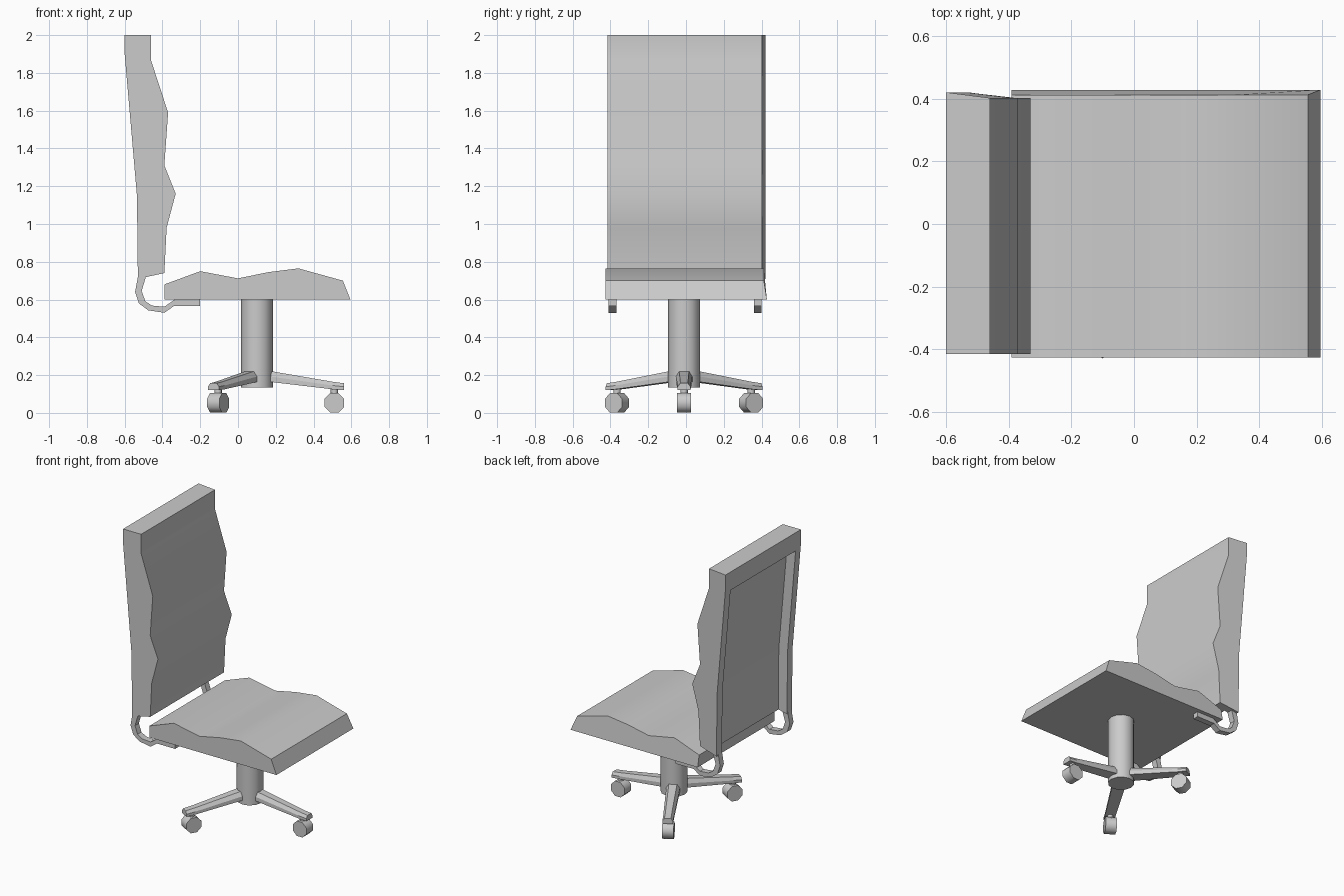
import bpy, bmesh, math
from mathutils import Matrix, Vector

if "Cube" in bpy.data.objects:
    bpy.data.objects.remove(bpy.data.objects["Cube"])

CX, CY = 0.10, -0.01   # centre of the base


def finish(name, bm, smooth=None):
    bmesh.ops.recalc_face_normals(bm, faces=bm.faces)
    me = bpy.data.meshes.new(name)
    bm.to_mesh(me)
    bm.free()
    ob = bpy.data.objects.new(name, me)
    bpy.context.collection.objects.link(ob)
    if smooth:
        bpy.ops.object.select_all(action='DESELECT')
        ob.select_set(True)
        bpy.context.view_layer.objects.active = ob
        bpy.ops.object.shade_smooth_by_angle(angle=math.radians(smooth))
    return ob


def loft(name, rings, smooth=None):
    """Join matching rings of points and cap both ends."""
    bm = bmesh.new()
    vs = [[bm.verts.new(p) for p in r] for r in rings]
    n = len(vs[0])
    for a, b in zip(vs, vs[1:]):
        for i in range(n):
            j = (i + 1) % n
            bm.faces.new((a[i], a[j], b[j], b[i]))
    bm.faces.new(vs[0])
    bm.faces.new(vs[-1])
    return finish(name, bm, smooth)


def prism(name, profile, y0, y1, smooth=None):
    """Extrude an (x, z) profile along y; y1 gives the far side per point."""
    return loft(name, [[(x, y0, z) for x, z in profile],
                       [(x, y1(x, z), z) for x, z in profile]], smooth)


def cylinder(name, r, depth, sides, matrix, smooth=None):
    bm = bmesh.new()
    bmesh.ops.create_cone(bm, cap_ends=True, segments=sides, radius1=r,
                          radius2=r, depth=depth, matrix=matrix)
    return finish(name, bm, smooth)


# seat cushion
prism("seat", [(-0.39, 0.60), (-0.39, 0.68), (-0.20, 0.75), (0.0, 0.712),
               (0.16, 0.745), (0.32, 0.765), (0.555, 0.70), (0.595, 0.60)],
      -0.425, lambda x, z: 0.428 if z < 0.61 else 0.412, 45)

# backrest, with a panel recessed into its rear
back = prism("backrest", [(-0.46, 2.0), (-0.46, 1.865), (-0.37, 1.59),
                          (-0.39, 1.31), (-0.33, 1.16), (-0.378, 0.98),
                          (-0.39, 0.74), (-0.53, 0.71), (-0.535, 1.15),
                          (-0.60, 1.9), (-0.60, 2.0)],
             -0.415, lambda x, z: 0.402 if x > -0.47 else 0.42, 45)
cutter = prism("recess_cutter", [(-0.7, 0.6), (-0.463, 0.6), (-0.467, 1.15),
                                 (-0.53, 1.87), (-0.7, 1.87)],
               -0.36, lambda x, z: 0.36)
cutter.hide_render = True
mod = back.modifiers.new("recess", 'BOOLEAN')
mod.operation = 'DIFFERENCE'
mod.solver = 'EXACT'
mod.object = cutter
bpy.context.view_layer.objects.active = back
# the recess cut goes ahead of smoothing, then the cutter is removed
bpy.ops.object.modifier_move_to_index(modifier="recess", index=0)
bpy.ops.object.modifier_apply(modifier="recess")
bpy.data.objects.remove(cutter)

# curved brackets linking seat and backrest
hook = [(-0.53, 0.72), (-0.545, 0.64), (-0.525, 0.58), (-0.475, 0.543),
        (-0.39, 0.53), (-0.34, 0.565), (-0.20, 0.565), (-0.20, 0.60),
        (-0.335, 0.60), (-0.39, 0.562), (-0.455, 0.568), (-0.49, 0.59),
        (-0.51, 0.645), (-0.485, 0.73)]
for side, y in (("right", -0.39), ("left", 0.38)):
    prism("bracket_" + side, hook, y - 0.021, lambda x, z, y=y: y + 0.021)

# central column
cylinder("column", 0.085, 0.465, 12, Matrix.Translation((CX, CY, 0.3675)), 40)

# three legs with castors
for k in range(3):
    rot = Matrix.Translation((CX, CY, 0)) @ Matrix.Rotation(k * math.tau / 3, 4, 'Z')
    # leg stations: radius, half width, bottom z, top z
    rings = []
    for r, w, zb, zt in ((0.01, 0.045, 0.165, 0.228), (0.08, 0.043, 0.163, 0.22),
                         (0.40, 0.034, 0.125, 0.165), (0.46, 0.034, 0.12, 0.157)):
        zm = zb + 0.5 * (zt - zb)
        rings.append([rot @ Vector((r, y, z)) for y, z in
                      ((-w, zb), (w, zb), (w, zm), (w * 0.6, zt),
                       (-w * 0.6, zt), (-w, zm))])
    loft("leg_%d" % (k + 1), rings)
    cylinder("castor_stem_%d" % (k + 1), 0.02, 0.05, 8,
             rot @ Matrix.Translation((0.41, 0, 0.11)), 50)
    cylinder("castor_wheel_%d" % (k + 1), 0.0565, 0.074, 8,
             rot @ Matrix.Translation((0.41, 0, 0.053))
             @ Matrix.Rotation(math.pi / 2, 4, 'X')
             @ Matrix.Rotation(math.pi / 8, 4, 'Z'), 50)
